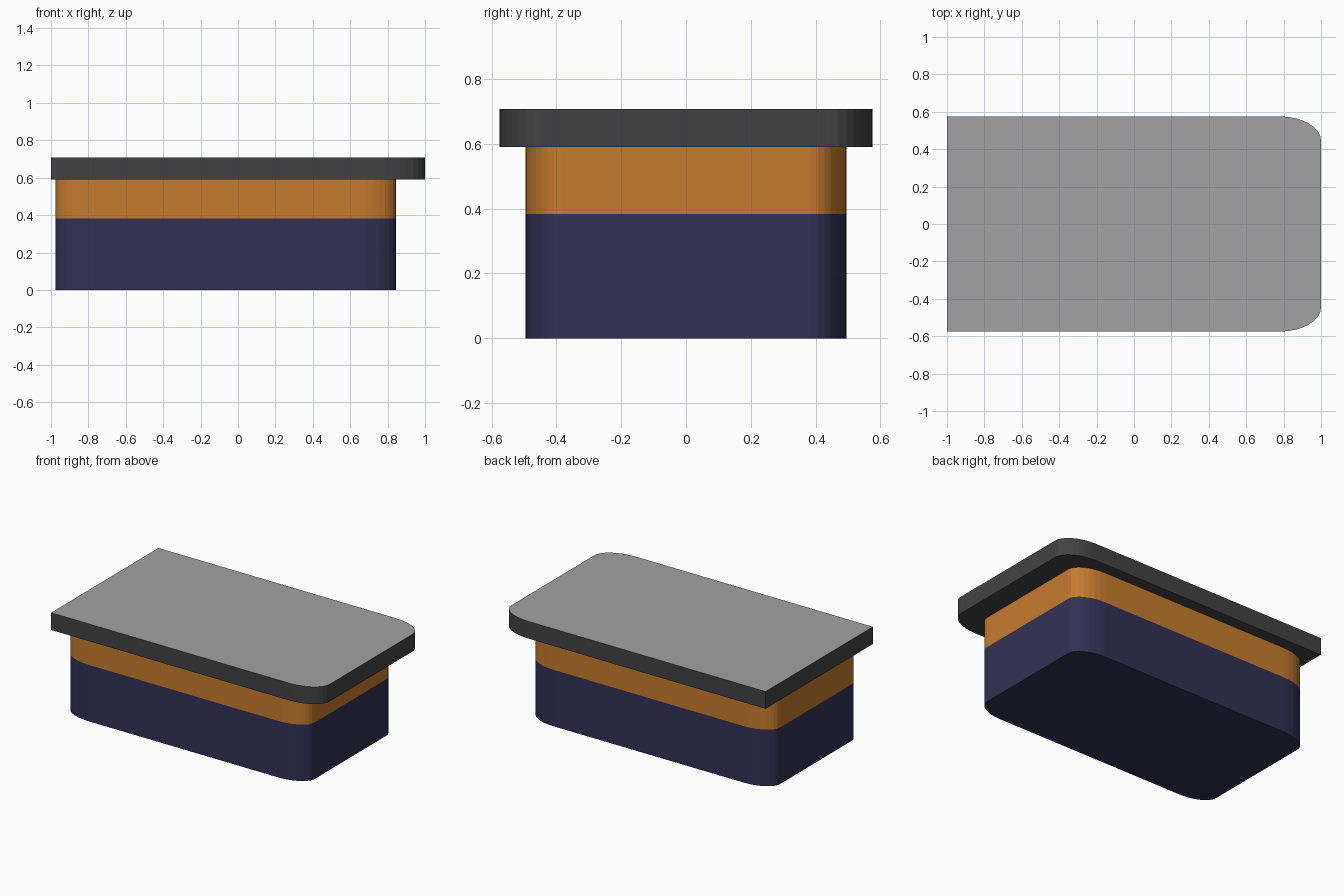
import bpy, bmesh
from math import cos, sin, pi

if "Cube" in bpy.data.objects:
    bpy.data.objects.remove(bpy.data.objects["Cube"])


def material(name, rgb):
    m = bpy.data.materials.new(name)
    m.diffuse_color = (*rgb, 1)
    m.use_nodes = True
    m.node_tree.nodes["Principled BSDF"].inputs["Base Color"].default_value = m.diffuse_color
    return m


def corner(x, y, sx, sy, rx, ry, start, steps=8):
    """Elliptical corner arc, or a single sharp point when rx is 0."""
    if rx == 0:
        return [(x, y)]
    return [(x - sx * rx + rx * cos(start + pi / 2 * i / steps),
             y - sy * ry + ry * sin(start + pi / 2 * i / steps))
            for i in range(steps + 1)]


def slab(name, x0, x1, y, z0, z1, right_r, left_r, mats):
    """Extruded rounded rectangle; a second material goes on the top face."""
    outline = (corner(x1, y, 1, 1, *right_r, 0)
               + corner(x0, y, -1, 1, *left_r, pi / 2)
               + corner(x0, -y, -1, -1, *left_r, pi)
               + corner(x1, -y, 1, -1, *right_r, 1.5 * pi))
    bm = bmesh.new()
    base = bm.faces.new([bm.verts.new((px, py, z0)) for px, py in outline])
    ext = bmesh.ops.extrude_face_region(bm, geom=[base], use_keep_orig=True)
    top = [g for g in ext["geom"] if isinstance(g, bmesh.types.BMVert)]
    bmesh.ops.translate(bm, verts=top, vec=(0, 0, z1 - z0))
    bmesh.ops.recalc_face_normals(bm, faces=bm.faces[:])
    for f in bm.faces:
        if len(mats) > 1 and f.normal.z > 0.9:
            f.material_index = 1
    mesh = bpy.data.meshes.new(name)
    bm.to_mesh(mesh)
    bm.free()
    for m in mats:
        mesh.materials.append(m)
    obj = bpy.data.objects.new(name, mesh)
    bpy.context.collection.objects.link(obj)
    return obj


navy = material("navy", (0.032, 0.030, 0.088))
orange = material("orange", (0.56, 0.20, 0.027))
dark = material("dark_grey", (0.055, 0.055, 0.055))
light = material("light_grey", (0.36, 0.36, 0.36))

# Body: navy lower case and orange band, rounded on all four corners
body_r = (0.20, 0.11)
slab("lower_case", -0.975, 0.845, 0.495, 0, 0.383, body_r, body_r, [navy])
slab("orange_band", -0.975, 0.845, 0.495, 0.383, 0.59, body_r, body_r, [orange])

# Overhanging top plate: square at the left end, rounded at the right
slab("top_plate", -1, 1, 0.575, 0.59, 0.707, (0.22, 0.13), (0, 0), [dark, light])
